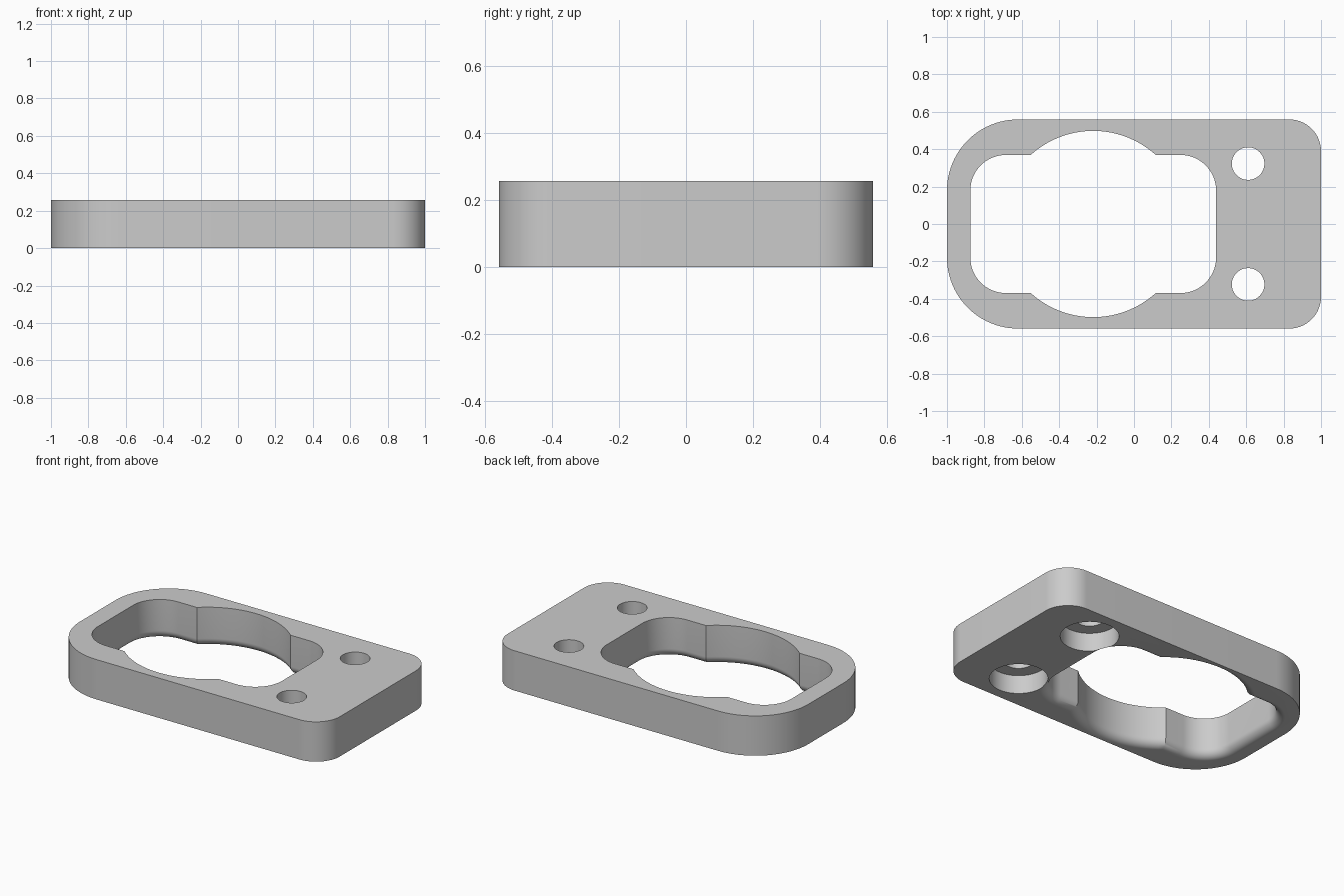
import bpy
import bmesh
from math import sin, cos, pi

HEIGHT, HALF_Y = 0.257, 0.559
FLARE = 0.055          # rounding of the opening's lower edge
SEG = 24

if "Cube" in bpy.data.objects:
    bpy.data.objects.remove(bpy.data.objects["Cube"], do_unlink=True)

grey = bpy.data.materials.new("plain grey")
grey.use_nodes = True
grey.diffuse_color = (0.6, 0.6, 0.6, 1)
grey.node_tree.nodes["Principled BSDF"].inputs["Base Color"].default_value = grey.diffuse_color


def rounded_rect(x0, x1, half_y, r_left, r_right):
    """Counter-clockwise outline with separate left and right corner radii."""
    pts = []
    corners = ((x1, 1, r_right, 0), (x0, 1, r_left, 1), (x0, -1, r_left, 2), (x1, -1, r_right, 3))
    for x, side, r, quarter in corners:
        cx = x - r if x == x1 else x + r
        for i in range(SEG + 1):
            a = (quarter + i / SEG) * pi / 2
            pts.append((cx + r * cos(a), side * (half_y - r) + r * sin(a)))
    return pts


def circle(x, y, r, n=SEG * 4):
    return [(x + r * cos(2 * pi * i / n), y + r * sin(2 * pi * i / n)) for i in range(n)]


def loft(name, levels):
    """Solid skinned through (height, outline) levels, bottom to top."""
    bm = bmesh.new()
    rings = [[bm.verts.new((x, y, z)) for x, y in outline] for z, outline in levels]
    for low, high in zip(rings, rings[1:]):
        for i in range(len(low)):
            bm.faces.new((low[i - 1], low[i], high[i], high[i - 1]))
    bm.faces.new(rings[0][::-1])
    bm.faces.new(rings[-1])
    mesh = bpy.data.meshes.new(name)
    bm.to_mesh(mesh)
    bm.free()
    mesh.materials.append(grey)
    obj = bpy.data.objects.new(name, mesh)
    bpy.context.collection.objects.link(obj)
    return obj


def flared(outline_at):
    """Levels of a cutter that widens along a quarter round, tangent to wall and underside."""
    levels = [(-0.1, outline_at(FLARE))]
    for i in range(11):
        a = i / 10 * pi / 2
        levels.append((FLARE * (1 - cos(a)), outline_at(FLARE * (1 - sin(a)))))
    return levels + [(HEIGHT + 0.1, outline_at(0))]


# Plate with large left corners and small right corners
plate = loft("plate", [(z, rounded_rect(-1, 1, HALF_Y, 0.38, 0.17)) for z in (0, HEIGHT)])

# Central opening: rounded rectangle joined with a wider circle
cutters = [
    loft("opening_cutter", flared(
        lambda d: rounded_rect(-0.875 - d, 0.439 + d, 0.369 + d, 0.19 + d, 0.19 + d))),
    loft("lobe_cutter", flared(lambda d: circle(-0.218, 0, 0.498 + d))),
]

# Screw holes with wide counterbores from below
for label, y in (("back", 0.323), ("front", -0.323)):
    wide, narrow = circle(0.61, y, 0.172), circle(0.61, y, 0.087)
    cutters.append(loft(label + "_hole_cutter", [
        (-0.1, wide), (0.12, wide), (0.12, narrow), (HEIGHT + 0.1, narrow)]))

for cutter in cutters:
    cutter.hide_render = True
    cut = plate.modifiers.new(cutter.name, "BOOLEAN")
    cut.operation = "DIFFERENCE"
    cut.solver = "EXACT"
    cut.object = cutter

# Bake the cuts, drop the cutters and shade
bpy.context.view_layer.update()
graph = bpy.context.evaluated_depsgraph_get()
baked = bpy.data.meshes.new_from_object(plate.evaluated_get(graph))
plate.modifiers.clear()
plate.data = baked
for cutter in cutters:
    bpy.data.objects.remove(cutter, do_unlink=True)

for obj in bpy.context.selected_objects:
    obj.select_set(False)
plate.select_set(True)
bpy.context.view_layer.objects.active = plate
bpy.ops.object.shade_smooth_by_angle(angle=pi / 6)
